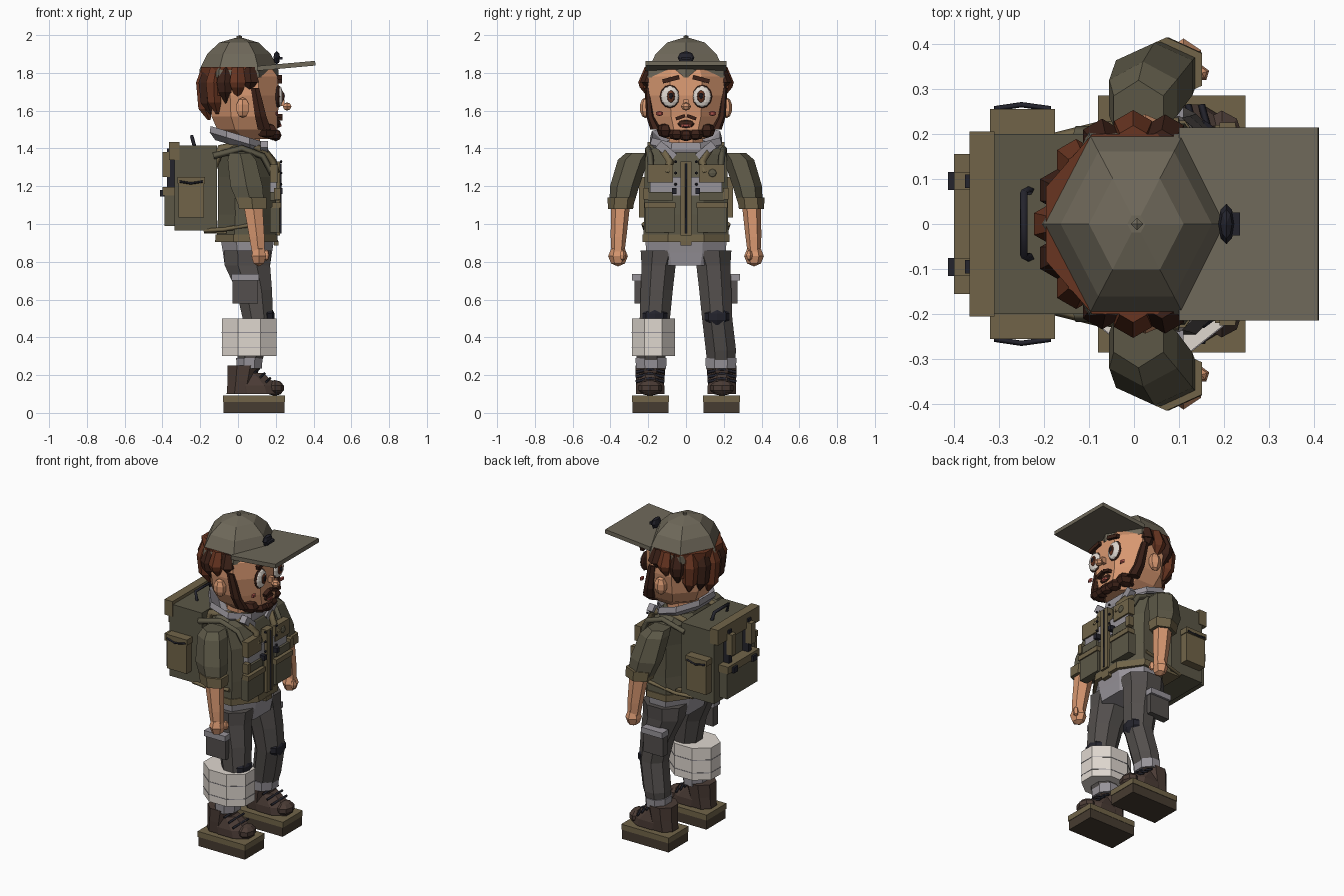
import bpy, bmesh, math
from mathutils import Vector, Matrix

def mat(name, r, g, b):
    m = bpy.data.materials.new(name)
    m.diffuse_color = [(c / 255) ** 2.2 for c in (r, g, b)] + [1]
    return m

OLIVE = mat("olive", 92, 88, 72)
TAN = mat("khaki", 112, 100, 74)
CAP = mat("cap_cloth", 110, 104, 90)
PANTS = mat("pants_grey", 84, 80, 78)
GREY = mat("light_grey", 150, 146, 152)
SKIN = mat("skin", 214, 150, 112)
HAIR = mat("hair_brown", 104, 56, 38)
BEARD = mat("beard_brown", 62, 38, 30)
BOOT = mat("boot_brown", 76, 62, 56)
SOLE = mat("sole_dark", 72, 62, 52)
WHITE = mat("white_cloth", 222, 214, 206)
DARK = mat("dark", 40, 40, 48)
LIP = mat("lip", 170, 84, 76)

def finish(name, bm, m):
    bmesh.ops.recalc_face_normals(bm, faces=bm.faces)
    me = bpy.data.meshes.new(name)
    bm.to_mesh(me)
    bm.free()
    me.materials.append(m)
    ob = bpy.data.objects.new(name, me)
    bpy.context.collection.objects.link(ob)
    return ob

def box(name, x, y, z, m, ry=0, rx=0):
    """Box from (min, max) ranges, optionally rotated about its own centre."""
    x, y, z = sorted(x), sorted(y), sorted(z)
    bm = bmesh.new()
    bmesh.ops.create_cube(bm, size=1)
    c = Matrix.Translation([(a + b) / 2 for a, b in (x, y, z)])
    s = Matrix.Diagonal([b - a for a, b in (x, y, z)] + [1])
    r = Matrix.Rotation(rx, 4, 'X') @ Matrix.Rotation(ry, 4, 'Y')
    bm.transform(c @ r @ s)
    return finish(name, bm, m)

def ball(name, c, r, m, u=6, v=4, rx=0):
    bm = bmesh.new()
    bmesh.ops.create_uvsphere(bm, u_segments=u, v_segments=v, radius=1)
    bm.transform(Matrix.Translation(c) @ Matrix.Rotation(rx, 4, 'X') @ Matrix.Diagonal((*r, 1)))
    return finish(name, bm, m)

def loft(name, rings, m, n=8, half=True, cap=True, tilt=0):
    """Stack of polygon rings (cx, cy, z, rx, ry); tilt slopes them along x."""
    bm, prev = bmesh.new(), None
    k = 1 / math.cos(math.pi / n) if half else 1
    for i, (cx, cy, z, rx, ry) in enumerate(rings):
        ring = []
        for j in range(n):
            a = math.tau * (j + (0.5 if half else 0)) / n
            dx = rx * k * math.cos(a)
            ring.append(bm.verts.new((cx + dx, cy + ry * k * math.sin(a), z + tilt * dx)))
        if prev:
            for j in range(n):
                bm.faces.new((prev[j], prev[(j + 1) % n], ring[(j + 1) % n], ring[j]))
        if cap and i in (0, len(rings) - 1):
            bm.faces.new(ring)
        prev = ring
    return finish(name, bm, m)

def tube(name, pts, r, m):
    cu = bpy.data.curves.new(name, 'CURVE')
    cu.dimensions, cu.bevel_depth, cu.bevel_resolution, cu.use_fill_caps = '3D', r, 0, True
    sp = cu.splines.new('POLY')
    sp.points.add(len(pts) - 1)
    for p, q in zip(sp.points, pts):
        p.co = (*q, 1)
    cu.materials.append(m)
    ob = bpy.data.objects.new(name, cu)
    bpy.context.collection.objects.link(ob)

# Head and neck
loft("neck", [(0.02, 0, 1.34, .09, .09), (0.03, 0, 1.5, .09, .09)], SKIN)
loft("head", [(.08, 0, 1.45, .10, .10), (.05, 0, 1.5, .16, .155), (.035, 0, 1.57, .175, .19),
              (.035, 0, 1.68, .185, .205), (.03, 0, 1.78, .18, .2), (.02, 0, 1.88, .12, .14)], SKIN)

# Cap: six panel dome, button, brim, badge
loft("cap_dome", [(.005, 0, 1.775, .212, .235), (.005, 0, 1.82, .208, .23), (.005, 0, 1.9, .168, .186),
                  (.005, 0, 1.96, .105, .117), (.005, 0, 1.985, .02, .022)], CAP, n=6, half=False)
ball("cap_button", (.007, 0, 1.988), (.016, .016, .012), CAP, 4, 3)
box("cap_brim", (.1, .41), (-.214, .214), (1.825, 1.85), CAP, ry=-.09)
ball("cap_badge", (.205, 0, 1.88), (.018, .045, .035), DARK, 8, 4)
box("badge_bar", (.215, .235), (-.025, .025), (1.87, 1.885), DARK)

# Hair: scalp shell and pointed tufts round the back and sides
loft("hair_shell", [(-.03, 0, 1.68, .15, .195), (-.02, 0, 1.83, .175, .2)], HAIR)
for i in range(11):
    a = math.radians(72 + i * 21.6)
    back = max(0, -math.cos(a))
    x, y = .19 * math.cos(a) + .01, .205 * math.sin(a)
    tip = 1.69 - .12 * back - .02 * (i % 2)
    loft(f"hair_tuft_{i}", [(x * .85, y * .9, tip, .008, .008), (x * .97, y, tip + .06, .035, .035),
                            (x, y, 1.75, .042, .042), (x * .9, y * .9, 1.83, .03, .03)],
         HAIR if i % 2 else BEARD, n=6)

# Face, mirrored features
for s in (-1, 1):
    ball("ear", (.025, s * .215, 1.615), (.04, .03, .055), SKIN, 6, 5)
    ball("eye_rim", (.213, s * .085, 1.675), (.016, .055, .062), BEARD, 12, 6)
    ball("eye_white", (.22, s * .085, 1.675), (.018, .048, .056), WHITE, 12, 6)
    ball("iris", (.23, s * .08, 1.675), (.015, .024, .034), HAIR, 8, 6)
    ball("pupil", (.237, s * .08, 1.678), (.011, .014, .02), DARK, 8, 4)
    box("eyebrow", (.21, .232), (s * .035, s * .125), (1.755, 1.777), BEARD, rx=-s * .25)
    ball("cheek", (.205, s * .14, 1.585), (.01, .022, .014), LIP, 6, 3)
    box("moustache", (.205, .235), (s * .004, s * .055), (1.556, 1.574), BEARD, rx=-s * .35)
    # Beard runs from the sideburn down to the chin
    loft("sideburn", [(.14, s * .16, 1.5, .035, .025), (.12, s * .19, 1.57, .03, .018),
                      (.09, s * .203, 1.72, .022, .014)], BEARD, n=6)
    ball("beard_jaw", (.15, s * .11, 1.495), (.065, .045, .04), BEARD, 6, 4)
    ball("beard_front", (.185, s * .05, 1.475), (.045, .045, .032), BEARD, 6, 4)
ball("beard_chin", (.2, 0, 1.47), (.035, .045, .032), BEARD, 6, 4)
ball("nose_tip", (.26, 0, 1.622), (.026, .026, .022), SKIN, 6, 4)
box("nose_bridge", (.2, .245), (-.012, .012), (1.625, 1.66), SKIN)
ball("mouth", (.212, 0, 1.53), (.015, .045, .022), BEARD, 8, 4)
ball("lower_lip", (.22, 0, 1.522), (.014, .03, .01), LIP, 6, 3)

# Torso, hem, waist
loft("jacket", [(.045, 0, .91, .16, .225), (.05, 0, 1.05, .155, .222), (.045, 0, 1.25, .15, .22),
                (.02, 0, 1.37, .13, .215), (.01, 0, 1.42, .10, .15)], OLIVE)
loft("jacket_hem", [(.045, 0, .905, .166, .23), (.045, 0, .945, .164, .23)], TAN)
loft("waist_shirt", [(.05, 0, .78, .12, .185), (.05, 0, .85, .13, .21), (.05, 0, .91, .14, .215)], GREY)
box("shirt_panel", (.17, .203), (-.19, .19), (1.15, 1.25), GREY)
box("belt_buckle", (.19, .215), (-.03, .03), (.885, .91), TAN)

# Slanted collar with two front points
loft("collar", [(.01, 0, 1.405, .13, .15), (0, 0, 1.44, .15, .19), (0, 0, 1.475, .145, .18),
                (.01, 0, 1.42, .11, .12)], GREY, tilt=-.3)
for s in (-1, 1):
    box("collar_point", (.12, .16), (s * .05, s * .16), (1.365, 1.41), GREY, rx=s * .7)

# Vest front: zip strip, pouches, straps, pins
box("vest_strip", (.18, .222), (-.03, .03), (.94, 1.33), TAN)
tube("zip", [(.225, 0, .95), (.225, 0, 1.32)], .006, DARK)
for s in (-1, 1):
    box("lower_pouch", (.17, .22), (s * .06, s * .215), (.955, 1.09), OLIVE)
    box("lower_flap", (.18, .228), (s * .055, s * .22), (1.085, 1.115), TAN)
    box("middle_pouch", (.17, .218), (s * .07, s * .2), (1.125, 1.17), OLIVE)
    box("chest_pouch", (.17, .212), (s * .07, s * .205), (1.22, 1.315), TAN)
    box("pouch_clip", (.2, .235), (s * .05, s * .075), (1.16, 1.19), DARK)
    box("side_clip", (.19, .225), (s * .195, s * .225), (1.13, 1.19), TAN)
    for z in (1.21, 1.27, 1.33):
        ball("pin", (.228, s * .055, z), (.008, .008, .008), DARK, 6, 4)
    tube("shoulder_strap", [(-.13, s * .14, 1.3), (-.09, s * .14, 1.4), (.04, s * .14, 1.425),
                            (.14, s * .12, 1.385), (.185, s * .085, 1.33), (.2, s * .1, 1.27)], .022, TAN)
    tube("pack_strap", [(-.13, s * .2, 1.36), (.02, s * .2, 1.4), (.13, s * .19, 1.36), (.19, s * .18, 1.25)], .018, OLIVE)
    tube("lower_strap", [(-.18, s * .19, .965), (-.08, s * .215, .97), (.1, s * .225, 1.0)], .012, TAN)
ball("vest_patch", (.215, .14, 1.27), (.008, .022, .022), OLIVE, 8, 4)

# Arms
for s in (-1, 1):
    loft("sleeve", [(.075, s * .345, 1.08, .065, .053), (.045, s * .325, 1.2, .085, .067),
                    (.02, s * .28, 1.34, .075, .07), (.01, s * .25, 1.375, .055, .06)], OLIVE, n=6)
    loft("sleeve_cuff", [(.078, s * .347, 1.08, .073, .058), (.072, s * .343, 1.14, .079, .062)], TAN, n=6)
    loft("forearm", [(.108, s * .36, .85, .034, .03), (.1, s * .357, .93, .04, .036),
                     (.08, s * .347, 1.1, .05, .044)], SKIN, n=6)
    ball("hand", (.11, s * .36, .83), (.045, .052, .055), SKIN, 6, 4)
    ball("thumb", (.15, s * .335, .835), (.018, .018, .03), SKIN, 5, 4)

# Backpack
box("backpack_body", (-.335, -.11), (-.2, .2), (.965, 1.415), OLIVE)
box("backpack_base", (-.18, -.06), (-.19, .19), (.95, .98), TAN)
box("backpack_flap", (-.365, -.31), (-.205, .205), (1.34, 1.435), TAN)
box("back_pocket", (-.39, -.33), (-.15, .15), (.99, 1.17), OLIVE)
box("back_pocket_flap", (-.4, -.33), (-.155, .155), (1.15, 1.195), TAN)
tube("carry_handle", [(-.23, -.075, 1.41), (-.245, -.07, 1.465), (-.245, .07, 1.465), (-.23, .075, 1.41)], .01, DARK)
for s in (-1, 1):
    box("side_pocket", (-.315, -.18), (s * .19, s * .25), (1.035, 1.23), TAN)
    box("side_pocket_flap", (-.32, -.175), (s * .19, s * .256), (1.215, 1.25), TAN)
    tube("pocket_seam", [(-.31, s * .256, 1.225), (-.25, s * .265, 1.215), (-.185, s * .256, 1.225)], .006, DARK)
    box("pack_strap_back", (-.375, -.335), (s * .08, s * .11), (1.19, 1.4), DARK)
    box("strap_buckle", (-.4, -.36), (s * .075, s * .115), (1.25, 1.38), TAN)
    box("pocket_buckle", (-.413, -.385), (s * .075, s * .115), (1.145, 1.18), DARK)

# Legs, cargo pockets, knees, boots
for s in (-1, 1):
    loft("trouser_leg", [(.06, s * .185, .25, .06, .072), (.07, s * .185, .33, .075, .08),
                         (.105, s * .165, .5, .08, .08), (.085, s * .155, .65, .095, .085),
                         (.05, s * .145, .78, .12, .09), (.05, s * .13, .86, .125, .11)], PANTS)
    loft("trouser_cuff", [(.06, s * .185, .235, .066, .08), (.06, s * .185, .29, .07, .082)], GREY)
    ball("knee_patch", (.155, s * .165, .51), (.04, .07, .055), DARK, 8, 5)
    box("cargo_pocket", (-.03, .105), (s * .225, s * .272), (.58, .71), PANTS)
    box("cargo_flap", (-.035, .11), (s * .225, s * .285), (.7, .735), GREY)
    loft("boot_shaft", [(.01, s * .19, .1, .07, .07), (.02, s * .19, .17, .075, .075),
                        (.03, s * .188, .25, .085, .08)], BOOT)
    loft("boot_foot", [(.1, s * .19, .1, .125, .075), (.09, s * .19, .145, .12, .075),
                       (.05, s * .19, .21, .085, .055)], BOOT)
    ball("toe_cap", (.195, s * .19, .132), (.05, .065, .042), BOOT, 8, 5)
    for i in range(3):
        x, z = .17 - .03 * i, .165 + .025 * i
        tube("boot_lace", [(x - .02, s * .19 - .075, z), (x, s * .19, z + .018), (x - .02, s * .19 + .075, z)], .008, DARK)
    box("sole", (-.077, .245), (s * .092, s * .282), (0, .062), SOLE)
    box("sole_welt", (-.08, .248), (s * .09, s * .285), (.058, .092), TAN)

# Bandage wrapped round one shin
loft("leg_bandage", [(.06, -.173, z, .145, .114) for z in (.3, .34, .42, .5)], WHITE)
for z in (.345, .425):
    loft("bandage_seam", [(.06, -.173, z - .002, .147, .116), (.06, -.173, z + .002, .147, .116)], GREY)
